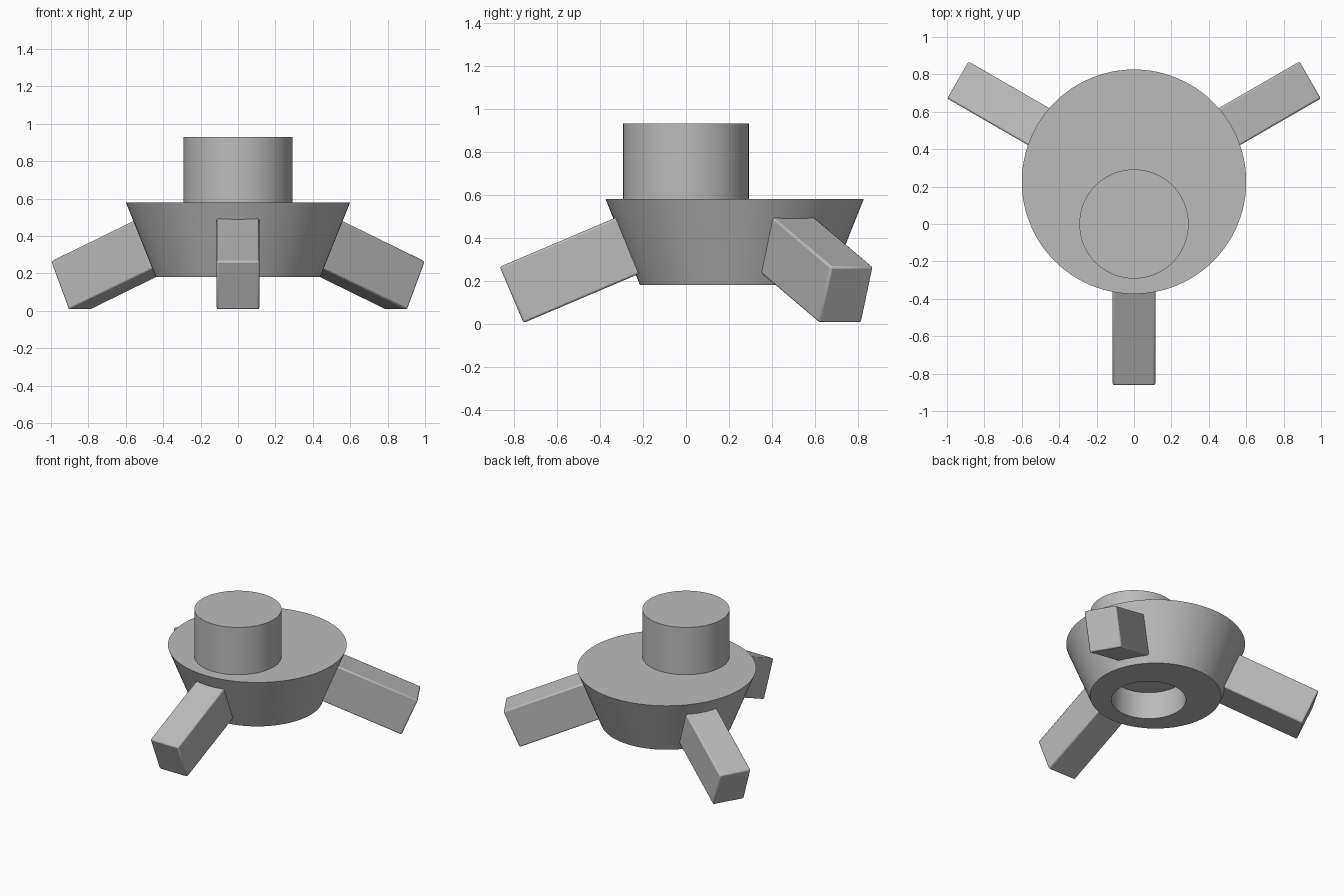
import bpy
from math import radians, sin, cos
from mathutils import Matrix

cube = bpy.data.objects.get("Cube")
if cube:
    bpy.data.objects.remove(cube, do_unlink=True)

GREY = (0.5, 0.5, 0.5, 1)
grey = bpy.data.materials.new("plain_grey")
grey.use_nodes = True
grey.diffuse_color = GREY
grey.node_tree.nodes["Principled BSDF"].inputs["Base Color"].default_value = GREY

BODY_Y = 0.226


def cone(name, y, r_low, r_high, z_low, z_high):
    bpy.ops.mesh.primitive_cone_add(
        vertices=96, radius1=r_low, radius2=r_high, depth=z_high - z_low,
        location=(0, y, (z_low + z_high) / 2))
    obj = bpy.context.object
    obj.name = name
    obj.data.materials.append(grey)
    return obj


def smooth(obj):
    bpy.ops.object.select_all(action="DESELECT")
    obj.select_set(True)
    bpy.context.view_layer.objects.active = obj
    bpy.ops.object.shade_smooth_by_angle(angle=radians(35))


# Tapered body with a round socket cut into its underside
body = cone("body", BODY_Y, 0.44, 0.6, 0.18, 0.58)
cutter = cone("socket_cutter", 0.153, 0.25, 0.25, 0.08, 0.38)
cutter.hide_render = True
cut = body.modifiers.new("socket", "BOOLEAN")
cut.object = cutter
cut.solver = "EXACT"
bpy.context.view_layer.objects.active = body
bpy.ops.object.modifier_apply(modifier=cut.name)
bpy.data.objects.remove(cutter, do_unlink=True)
smooth(body)

# Off-centre cylinder on top
smooth(cone("top_cylinder", 0, 0.292, 0.292, 0.57, 0.93))

# Three sloping legs around the body
for name, angle in (("front_leg", -90), ("back_left_leg", 30), ("back_right_leg", 150)):
    bpy.ops.mesh.primitive_cube_add(size=1)
    leg = bpy.context.object
    leg.name = name
    leg.data.transform(Matrix.Diagonal((0.652, 0.228, 0.283, 1)))
    a = radians(angle)
    leg.location = (0.736 * cos(a), BODY_Y + 0.736 * sin(a), 0.262)
    leg.rotation_euler = (0, radians(23), a)
    leg.data.materials.append(grey)
    bevel = leg.modifiers.new("soft_edges", "BEVEL")
    bevel.width = 0.01
    bevel.segments = 2
    smooth(leg)
